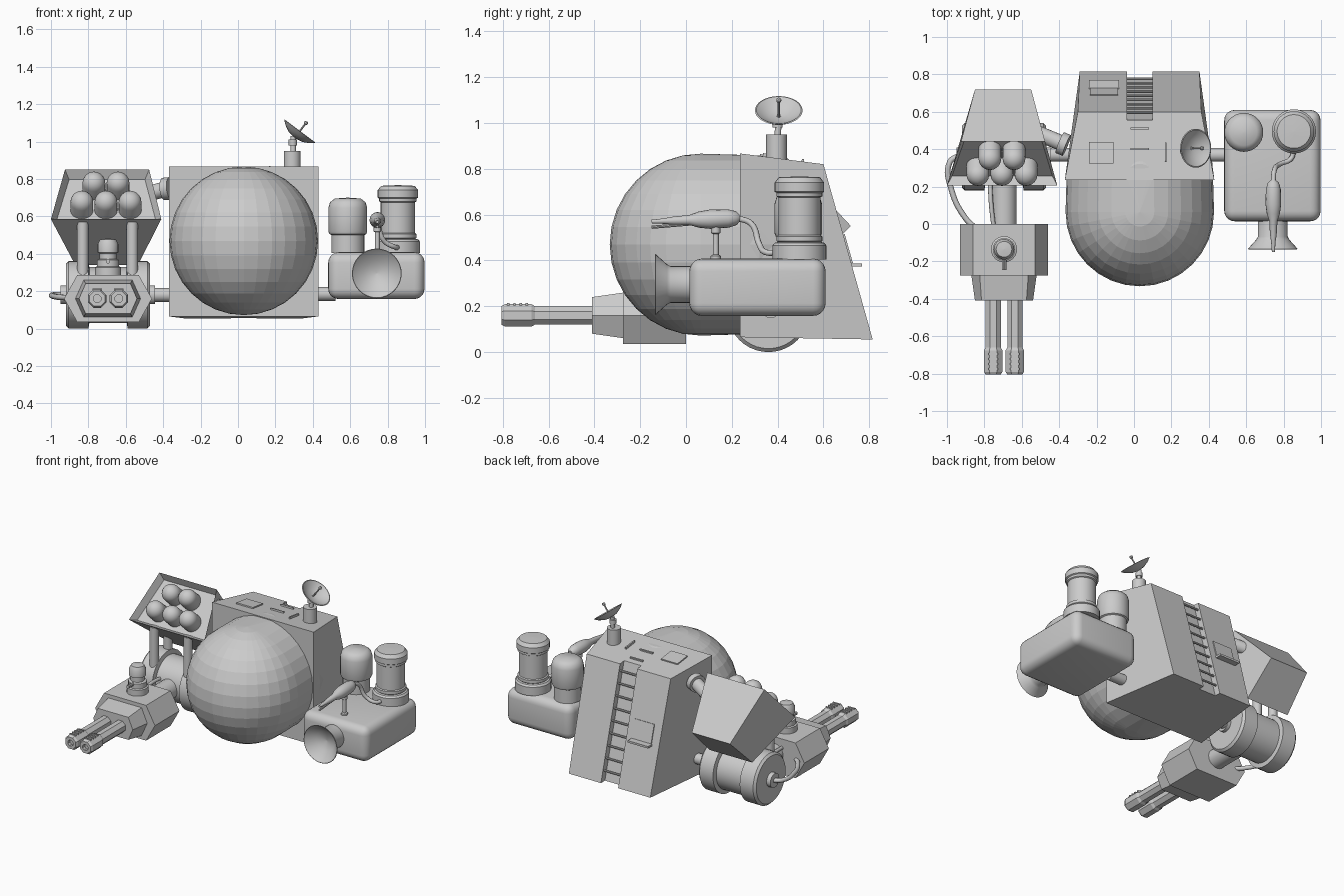
import bpy, bmesh
from math import sin, cos, pi, atan2, radians
from mathutils import Vector, Matrix


def finish(bm, name, smooth=True):
    bmesh.ops.recalc_face_normals(bm, faces=bm.faces)
    me = bpy.data.meshes.new(name)
    bm.to_mesh(me)
    bm.free()
    ob = bpy.data.objects.new(name, me)
    bpy.context.collection.objects.link(ob)
    if smooth:
        bpy.ops.object.select_all(action='DESELECT')
        ob.select_set(True)
        bpy.context.view_layer.objects.active = ob
        bpy.ops.object.shade_smooth_by_angle(angle=radians(35))
    return ob


def box(name, center, size, tilt=0, bevel=0, segs=5):
    bm = bmesh.new()
    bmesh.ops.create_cube(bm, size=1)
    bmesh.ops.scale(bm, vec=size, verts=bm.verts)
    if bevel:
        bmesh.ops.bevel(bm, geom=bm.edges[:], offset=bevel, segments=segs, profile=0.5, affect='EDGES')
    bmesh.ops.transform(bm, matrix=Matrix.Translation(center) @ Matrix.Rotation(tilt, 4, 'X'), verts=bm.verts)
    return finish(bm, name, bevel > 0)


def skin(name, rings, smooth=False):
    """Join matching closed rings and cap both ends."""
    bm = bmesh.new()
    vs = [[bm.verts.new(p) for p in r] for r in rings]
    n = len(vs[0])
    for a, b in zip(vs, vs[1:]):
        for i in range(n):
            bm.faces.new((a[i], a[(i + 1) % n], b[(i + 1) % n], b[i]))
    bm.faces.new(vs[0])
    bm.faces.new(vs[-1])
    return finish(bm, name, smooth)


def lathe(name, profile, origin, axis=(0, 0, 1), segs=32, phase=0, smooth=True):
    """Revolve (radius, height) points about an axis."""
    q = Vector((0, 0, 1)).rotation_difference(Vector(axis))
    rings = []
    for r, h in profile:
        r = max(r, 0.001)
        rings.append([Vector(origin) + q @ Vector((r * cos(2 * pi * i / segs + phase),
                      r * sin(2 * pi * i / segs + phase), h)) for i in range(segs)])
    return skin(name, rings, smooth)


def rod(name, a, b, r, segs=20):
    d = Vector(b) - Vector(a)
    return lathe(name, [(r, 0), (r, d.length)], a, d, segs)


def hose(name, pts, r):
    cu = bpy.data.curves.new(name, 'CURVE')
    cu.dimensions = '3D'
    cu.bevel_depth, cu.bevel_resolution, cu.resolution_u = r, 3, 8
    cu.use_fill_caps = True
    sp = cu.splines.new('BEZIER')
    sp.bezier_points.add(len(pts) - 1)
    for b, p in zip(sp.bezier_points, pts):
        b.co = p
        b.handle_left_type = b.handle_right_type = 'AUTO'
    bpy.context.collection.objects.link(bpy.data.objects.new(name, cu))


# main body: sloped-back block with a ladder channel
def plan(z_front, z_back, y_back, x0, x1):
    d = y_back - 0.045
    pts = [(-0.37, 0.235), (0.43, 0.235), (x1, y_back), (0.098, y_back),
           (0.098, d), (-0.037, d), (-0.037, y_back), (x0, y_back)]
    return [(x, y, z_front + (z_back - z_front) * (y - 0.235) / (y_back - 0.235)) for x, y in pts]


skin("body", [plan(0.065, 0.055, 0.815, -0.29, 0.35), plan(0.867, 0.82, 0.60, -0.30, 0.36)])
TILT = atan2(0.215, 0.765)


def slope(z, out=0):
    return 0.60 + (0.82 - z) * 0.215 / 0.765 + out


# ladder rungs in the channel
for i in range(9):
    z = 0.13 + i * 0.08
    rod("ladder_rung", (-0.037, slope(z, -0.018), z), (0.098, slope(z, -0.018), z), 0.007, 8)

# rear hatch with ledge
box("rear_hatch", (-0.16, slope(0.45), 0.45), (0.15, 0.014, 0.13), TILT)
box("rear_ledge", (-0.16, slope(0.38, 0.02), 0.38), (0.16, 0.05, 0.014))

# roof hatch and grab rails
ROOF = -atan2(0.047, 0.365)
box("roof_hatch", (-0.175, 0.38, 0.85), (0.13, 0.115, 0.014), ROOF)
for y in (0.40, 0.51):
    box("roof_rail", (0.03, y, 0.872 - (y - 0.235) * 0.129), (0.10, 0.010, 0.012), ROOF)
box("roof_side_rail", (0.17, 0.385, 0.855), (0.010, 0.10, 0.014), ROOF)

# round nose, back half stretched into the body
bm = bmesh.new()
bmesh.ops.create_uvsphere(bm, u_segments=32, v_segments=16, radius=0.397)
for v in bm.verts:
    if v.co.y > 0.001:
        v.co.y += 0.18
bmesh.ops.translate(bm, vec=(0.031, 0.064, 0.469), verts=bm.verts)
finish(bm, "nose_sphere", False)

# dish antenna
lathe("antenna_base", [(0.045, 0), (0.045, 0.15)], (0.29, 0.395, 0.80))
rod("antenna_stem", (0.295, 0.40, 0.94), (0.295, 0.405, 1.03), 0.014)
lathe("antenna_joint", [(0.022, 0), (0.022, 0.03)], (0.293, 0.40, 0.98))
AX = Vector((0.6, 0, 0.8))
C = Vector((0.33, 0.405, 1.055))
lathe("antenna_dish", [(0, -0.045), (0.045, -0.038), (0.08, -0.02), (0.104, 0), (0.098, 0.002),
                       (0.075, -0.014), (0.043, -0.03), (0, -0.037)], C, AX)
rod("antenna_feed", C - AX * 0.04, C + AX * 0.055, 0.005, 8)
lathe("antenna_tip", [(0.006, 0), (0.011, 0.006), (0.011, 0.014), (0.006, 0.02)], C + AX * 0.045, AX, 12)

# left drum with two flanges
DX, DZ = -0.695, 0.18
lathe("drum", [(0.05, -0.255), (0.05, -0.225), (0.165, -0.225), (0.18, -0.21), (0.18, -0.105), (0.15, -0.10),
               (0.15, 0.10), (0.18, 0.105), (0.18, 0.21), (0.165, 0.225), (0.05, 0.225), (0.05, 0.25)],
      (DX, 0.36, DZ), (1, 0, 0), 40)
rod("drum_axle", (-0.50, 0.37, DZ), (-0.30, 0.37, DZ), 0.037)
rod("drum_link", (DX, 0.25, 0.17), (DX, -0.02, 0.17), 0.068)
hose("drum_hose", [(-0.93, 0.37, 0.18), (-0.985, 0.33, 0.18), (-0.975, 0.18, 0.17), (-0.90, 0.03, 0.165), (-0.85, -0.02, 0.165)], 0.015)
hose("link_cable", [(-0.77, 0.25, 0.22), (-0.765, 0.12, 0.23), (-0.75, -0.02, 0.22)], 0.012)

# launcher box: tapered, with recessed front
bm = bmesh.new()
front = [bm.verts.new(p) for p in ((-1.0, 0.205, 0.585), (-0.41, 0.205, 0.585), (-0.475, 0.44, 0.85), (-0.925, 0.44, 0.85))]
rear = [bm.verts.new(p) for p in ((-0.87, 0.50, 0.34), (-0.535, 0.50, 0.34), (-0.55, 0.72, 0.55), (-0.85, 0.72, 0.55))]
face = bm.faces.new(front)
bm.faces.new(rear[::-1])
for i in range(4):
    j = (i + 1) % 4
    bm.faces.new((front[j], front[i], rear[i], rear[j]))
bmesh.ops.recalc_face_normals(bm, faces=bm.faces)
bmesh.ops.inset_region(bm, faces=[face], thickness=0.035)
N = Vector((0, -0.748, 0.664))
bmesh.ops.translate(bm, vec=-N * 0.05, verts=face.verts)
finish(bm, "launcher_box", False)

# round-nosed tubes in the launcher
dome = [(0.061, -0.07)] + [(0.061 * cos(a * pi / 12), 0.061 * sin(a * pi / 12)) for a in range(7)]
for n, z, y in ((2, 0.778, 0.35), (3, 0.676, 0.265)):
    for i in range(n):
        lathe("launcher_tube", dome, (-0.706 + (i - (n - 1) / 2) * 0.129, y, z), N, 24)

# launcher supports
for x in (-0.83, -0.565):
    for y, z in ((0.245, 0.57), (0.40, 0.46)):
        rod("launcher_post", (x, y, 0.27), (x, y, z), 0.03)
rod("launcher_arm", (-0.37, 0.425, 0.75), (-0.60, 0.52, 0.69), 0.042)
lathe("launcher_arm_collar", [(0.06, 0), (0.06, 0.04)], (-0.36, 0.42, 0.75), (-0.92, 0.38, -0.1))


# forward housing: hexagonal sections
def hexring(y, top, mid, h, z=0.16):
    return [(DX + x, y, z + dz) for x, dz in ((-top, h), (top, h), (mid, 0), (top, -h), (-top, -h), (-mid, 0))]


skin("front_housing", [hexring(0, 0.165, 0.235, 0.125), hexring(-0.275, 0.165, 0.235, 0.125)])
skin("barrel_mount", [hexring(-0.27, 0.13, 0.175, 0.10), hexring(-0.41, 0.12, 0.155, 0.08)])
lathe("housing_turret", [(0.07, 0), (0.07, 0.05), (0.06, 0.055), (0.06, 0.09), (0.045, 0.095), (0.045, 0.125),
                         (0.055, 0.13), (0.055, 0.175), (0.042, 0.2), (0, 0.205)], (DX, -0.135, 0.277), segs=24)
rod("turret_rod", (DX, -0.18, 0.36), (DX, -0.245, 0.36), 0.012, 10)

# twin barrels with slotted muzzles
for x in (-0.753, -0.637):
    lathe("barrel", [(0.044, 0), (0.044, 0.26), (0.053, 0.275), (0.053, 0.39), (0.044, 0.405),
                     (0.022, 0.405), (0.022, 0.38)], (x, -0.40, 0.16), (0, -1, 0), 8, pi / 8, False)
    for i in range(4):
        box("muzzle_slot", (x, -0.695 - i * 0.027, 0.208), (0.05, 0.010, 0.012))

# right equipment base
box("equipment_base", (0.74, 0.312, 0.283), (0.515, 0.595, 0.25), 0, 0.055)
rod("equipment_axle", (0.35, 0.37, 0.185), (0.52, 0.37, 0.185), 0.037)

# tanks
lathe("small_tank", [(0.088, 0), (0.088, 0.095), (0.098, 0.10), (0.104, 0.115), (0.104, 0.24),
                     (0.095, 0.27), (0.07, 0.29), (0, 0.295)], (0.587, 0.49, 0.405))
lathe("large_tank", [(0.118, 0), (0.118, 0.06), (0.108, 0.072), (0.095, 0.075), (0.10, 0.08), (0.10, 0.10),
                     (0.092, 0.105), (0.092, 0.27), (0.10, 0.275), (0.10, 0.29), (0.108, 0.295),
                     (0.108, 0.335), (0.09, 0.358), (0, 0.362)], (0.855, 0.495, 0.405))

# horn on the front of the base
lathe("horn", [(0.08, -0.03), (0.08, 0.09), (0.088, 0.105), (0.133, 0.155), (0.13, 0.157), (0.07, 0.10), (0, 0.085)],
      (0.742, 0.022, 0.295), (0, -1, 0))

# spray gun on its stand
lathe("spray_gun", [(0.014, 0), (0.03, 0.015), (0.04, 0.05), (0.042, 0.13), (0.035, 0.18), (0.022, 0.22),
                    (0.018, 0.29), (0.012, 0.33), (0.008, 0.385)], (0.745, 0.235, 0.585), (0, -1, -0.04), 16)
rod("spray_lever", (0.745, 0.03, 0.56), (0.745, -0.15, 0.545), 0.007, 8)
lathe("spray_stand", [(0.022, 0), (0.022, 0.015), (0.013, 0.02), (0.013, 0.11), (0.02, 0.115), (0.02, 0.16)],
      (0.745, 0.13, 0.405), segs=16)
hose("spray_hose", [(0.745, 0.225, 0.585), (0.75, 0.285, 0.56), (0.78, 0.32, 0.47), (0.84, 0.35, 0.435), (0.855, 0.40, 0.435)], 0.013)
